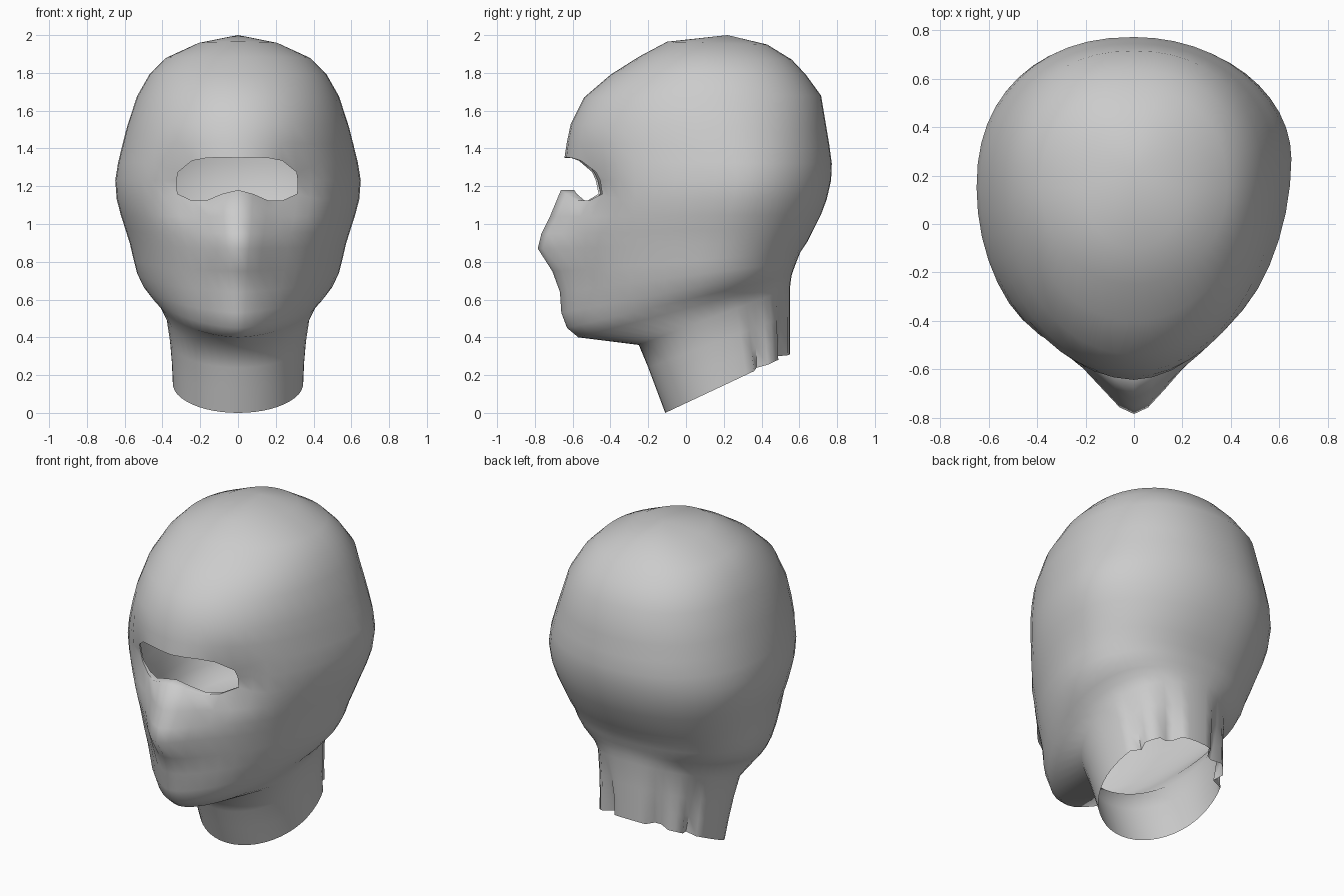
import bpy, bmesh, math

if "Cube" in bpy.data.objects:
    bpy.data.objects.remove(bpy.data.objects["Cube"], do_unlink=True)

N = 48  # columns around the head, column 0 at the front

# Tilted rings: front y, front z, back y, back z, half width, front roundness
RINGS = [
    (-0.10, 1.965, 0.43, 1.95, 0.21, 2.0),
    (-0.25, 1.885, 0.56, 1.87, 0.385, 2.0),
    (-0.40, 1.79, 0.635, 1.79, 0.47, 2.0),
    (-0.54, 1.67, 0.715, 1.68, 0.535, 2.0),
    (-0.61, 1.53, 0.745, 1.50, 0.588, 2.0),
    (-0.63, 1.43, 0.76, 1.41, 0.612, 2.0),
    (-0.64, 1.33, 0.772, 1.32, 0.635, 2.0),   # upper lid
    (-0.64, 1.23, 0.768, 1.23, 0.65, 2.0),    # middle of the opening
    (-0.635, 1.13, 0.745, 1.13, 0.642, 2.0),  # lower lid
    (-0.64, 1.04, 0.715, 1.05, 0.62, 1.95),
    (-0.65, 0.95, 0.68, 0.98, 0.595, 1.88),
    (-0.655, 0.87, 0.645, 0.91, 0.572, 1.8),
    (-0.66, 0.75, 0.605, 0.85, 0.553, 1.7),
    (-0.665, 0.64, 0.585, 0.80, 0.535, 1.62),
    (-0.66, 0.53, 0.57, 0.76, 0.505, 1.58),
    (-0.63, 0.45, 0.56, 0.73, 0.465, 1.6),
    (-0.57, 0.40, 0.555, 0.70, 0.42, 1.7),
    (-0.25, 0.36, 0.55, 0.66, 0.38, 2.0),     # crease under the jaw
    (-0.20, 0.24, 0.55, 0.52, 0.36, 2.0),
    (-0.155, 0.12, 0.55, 0.41, 0.35, 2.0),
    (-0.11, 0.0, 0.55, 0.31, 0.345, 2.0),
]
UPPER, MID, LOWER, CREASE = 6, 7, 8, 17
LID_TOP = [1.35, 1.352, 1.35, 1.335, 1.275, 1.30]
LID_LOW = [1.18, 1.16, 1.125, 1.125, 1.16, 1.14]
FOLDS = {16: 0.05, 20: 0.05, 21: 0.05, 27: 0.05, 28: 0.05, 32: 0.05}


def bell(d, s):
    return math.exp(-(d / s) ** 2)


def power(v, p):
    return math.copysign(abs(v) ** p, v)


def ring_point(k, i):
    fy, fz, by, bz, w, n = RINGS[k]
    a = 2 * math.pi * i / N
    s, c = math.sin(a), math.cos(a)
    # Widest point along the depth; the left side swells further back
    mid = 0.15 if k < CREASE - 5 else 0.13
    back_n = 2.25
    if k >= CREASE:
        mid = (fy + by) / 2
    elif s > 0:
        swell = bell(fz - 1.25, 0.3)
        mid += 0.12 * swell
        n -= 0.08 * swell
        back_n -= 0.25 * swell
    e = 2 / (n if c > 0 else back_n)
    x = w * power(s, e)
    y = mid - abs(c) ** e * (mid - fy) if c > 0 else mid + abs(c) ** e * (by - mid)
    z = fz + (bz - fz) * (y - fy) / (by - fy)
    # Rims of the eye opening
    col = min(i, N - i)
    if col < len(LID_TOP):
        if k == UPPER:
            z = LID_TOP[col]
        elif k == LOWER:
            z = LID_LOW[col]
    if c > 0 and k < CREASE:
        # Hollows around the eyes, then nose, cheeks and mouth
        y += 0.075 * bell(abs(x) - 0.28, 0.14) * bell(z - 1.18, 0.12)
        tip = 0.13 * bell(z - 0.86, 0.11 if z < 0.86 else 0.26)
        y -= tip * bell(x, 0.09 + 0.18 * max(0.0, 1.18 - z))
        y += 0.02 * bell(abs(x) - 0.22, 0.1) * bell(z - 0.7, 0.1)
    # Folds pressed into the back of the neck
    if k > CREASE and i in FOLDS:
        d = FOLDS[i] * (k - CREASE) / 3
        x -= d * s
        y += d * c
    return x, y, z


bm = bmesh.new()
rows = [[bm.verts.new(ring_point(k, i)) for i in range(N)] for k in range(len(RINGS))]
crown = bm.verts.new((0, 0.22, 2.0))
for i in range(N):
    j = (i + 1) % N
    bm.faces.new((crown, rows[0][i], rows[0][j]))
    for k in range(len(RINGS) - 1):
        # Leave the eye opening empty
        if k in (UPPER, MID) and (i < 4 or i >= N - 4):
            continue
        bm.faces.new((rows[k][i], rows[k + 1][i], rows[k + 1][j], rows[k][j]))
# Remove the unused points inside the opening
bmesh.ops.delete(bm, geom=[v for v in bm.verts if not v.link_faces], context='VERTS')

# Roll the rim of the eye opening inward, fading toward its corners
rim = [e for e in bm.edges if e.is_boundary and all(v.co.z > 1 for v in e.verts)]
lip = bmesh.ops.extrude_edge_only(bm, edges=rim)["geom"]
for v in lip:
    if isinstance(v, bmesh.types.BMVert):
        v.co.y += 0.01 + 0.06 * max(0.0, 1 - abs(v.co.x) / 0.33)

bmesh.ops.recalc_face_normals(bm, faces=bm.faces[:])
if crown.normal.z < 0:
    bmesh.ops.reverse_faces(bm, faces=bm.faces[:])

mesh = bpy.data.meshes.new("hood")
bm.to_mesh(mesh)
bm.free()
hood = bpy.data.objects.new("hood", mesh)
bpy.context.collection.objects.link(hood)

# Plain grey cloth
cloth = bpy.data.materials.new("grey_cloth")
cloth.use_nodes = True
colour = (0.6, 0.6, 0.6, 1)
cloth.diffuse_color = colour
cloth.node_tree.nodes["Principled BSDF"].inputs["Base Color"].default_value = colour
mesh.materials.append(cloth)

bpy.ops.object.select_all(action='DESELECT')
hood.select_set(True)
bpy.context.view_layer.objects.active = hood
bpy.ops.object.shade_smooth_by_angle(angle=math.radians(65))
